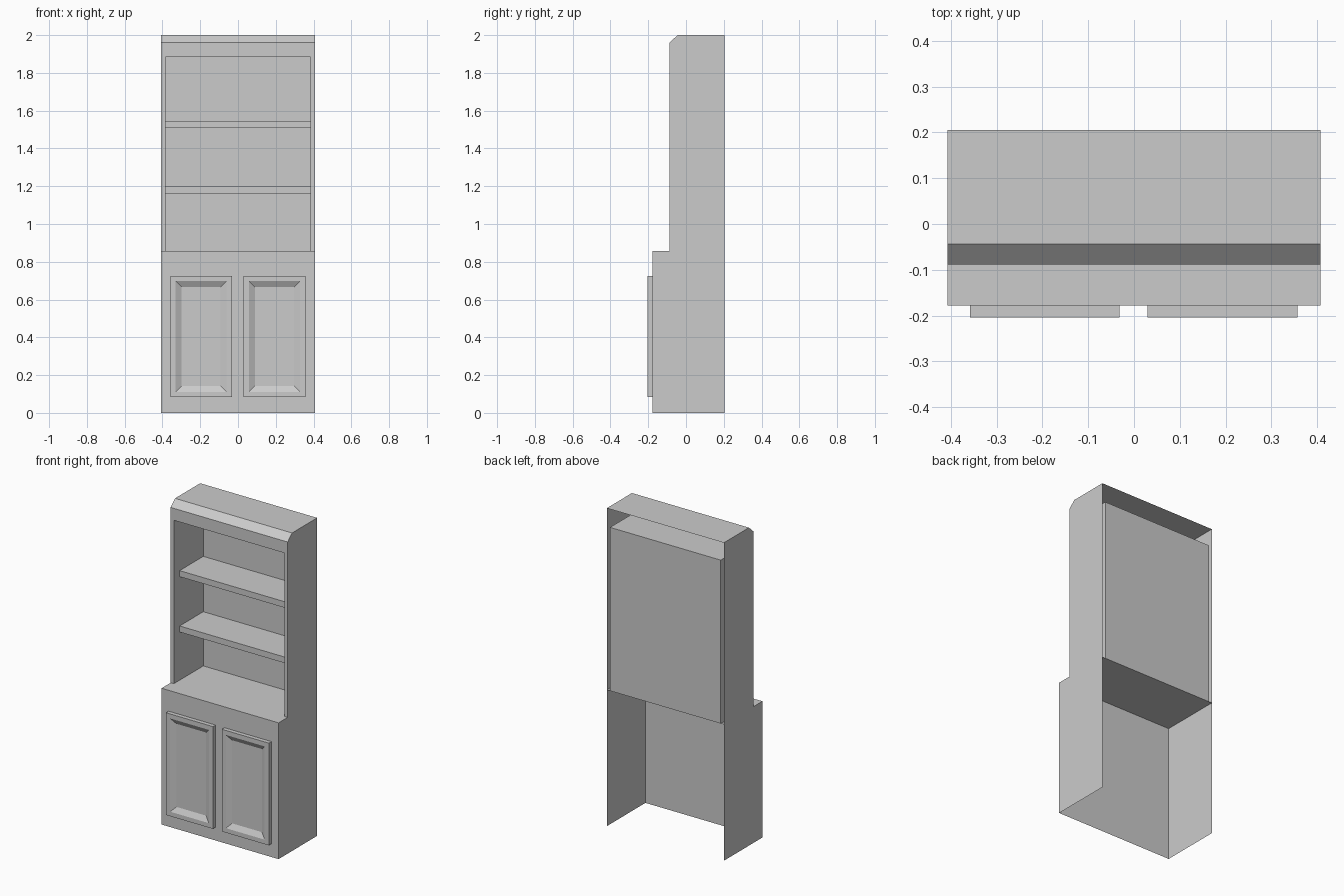
import bpy, bmesh, math

if "Cube" in bpy.data.objects:
    bpy.data.objects.remove(bpy.data.objects["Cube"])

W, NW = 0.407, 0.385            # half widths: outer shell, shelf niche
BACK, BASE_F, UPPER_F, DOOR_F = 0.205, -0.178, -0.088, -0.204
COUNTER, NICHE_TOP = 0.857, 1.885


def finish(name, bm):
    bmesh.ops.remove_doubles(bm, verts=bm.verts, dist=1e-5)
    mesh = bpy.data.meshes.new(name)
    bm.to_mesh(mesh)
    bm.free()
    ob = bpy.data.objects.new(name, mesh)
    bpy.context.collection.objects.link(ob)
    return ob


def face(bm, pts):
    return bm.faces.new([bm.verts.new(p) for p in pts])


def rect_xz(bm, x0, x1, z0, z1, y):
    return face(bm, [(x0, y, z0), (x1, y, z0), (x1, y, z1), (x0, y, z1)])


def box(bm, x0, x1, y0, y1, z0, z1):
    cube = bmesh.ops.create_cube(bm, size=1)
    for v in cube["verts"]:
        v.co = (x1 if v.co.x > 0 else x0, y1 if v.co.y > 0 else y0, z1 if v.co.z > 0 else z0)


# Outer shell: side profile swept across the width, open at back and bottom
profile = [(BACK, 0), (BASE_F, 0), (BASE_F, COUNTER), (UPPER_F, COUNTER),
           (UPPER_F, 1.96), (-0.044, 2.0), (BACK, 2.0)]
bm = bmesh.new()
face(bm, [(-W, y, z) for y, z in reversed(profile)])
face(bm, [(W, y, z) for y, z in profile])
for i in (1, 4, 5):
    (ya, za), (yb, zb) = profile[i], profile[i + 1]
    face(bm, [(-W, ya, za), (W, ya, za), (W, yb, zb), (-W, yb, zb)])
# Counter runs from the base front to the back
face(bm, [(-W, BASE_F, COUNTER), (W, BASE_F, COUNTER), (W, BACK, COUNTER), (-W, BACK, COUNTER)])
# Upper front frame around the opening
rect_xz(bm, -W, -NW, COUNTER, NICHE_TOP, UPPER_F)
rect_xz(bm, NW, W, COUNTER, NICHE_TOP, UPPER_F)
rect_xz(bm, -W, W, NICHE_TOP, 1.96, UPPER_F)
finish("cabinet_shell", bm)

# Niche lining: back, sides and ceiling
bm = bmesh.new()
rect_xz(bm, -NW, NW, COUNTER, NICHE_TOP, BACK)
face(bm, [(-NW, UPPER_F, COUNTER), (-NW, BACK, COUNTER), (-NW, BACK, NICHE_TOP), (-NW, UPPER_F, NICHE_TOP)])
face(bm, [(NW, BACK, COUNTER), (NW, UPPER_F, COUNTER), (NW, UPPER_F, NICHE_TOP), (NW, BACK, NICHE_TOP)])
face(bm, [(-NW, BACK, NICHE_TOP), (NW, BACK, NICHE_TOP), (NW, UPPER_F, NICHE_TOP), (-NW, UPPER_F, NICHE_TOP)])
finish("shelf_niche", bm)

# Shelves
for name, z in (("lower_shelf", 1.16), ("upper_shelf", 1.508)):
    bm = bmesh.new()
    box(bm, -NW, NW, -0.03, BACK, z, z + 0.038)
    finish(name, bm)

# Doors with a shallow sloped recessed panel
for name, x0, x1 in (("left_door", -0.358, -0.032), ("right_door", 0.03, 0.357)):
    bm = bmesh.new()
    box(bm, x0, x1, DOOR_F, BASE_F, 0.083, 0.726)
    bm.normal_update()
    front = min(bm.faces, key=lambda f: f.calc_center_median().y)
    bmesh.ops.inset_region(bm, faces=[front], thickness=0.04)
    bmesh.ops.inset_region(bm, faces=[front], thickness=0.045, depth=-0.018)
    finish(name, bm)
